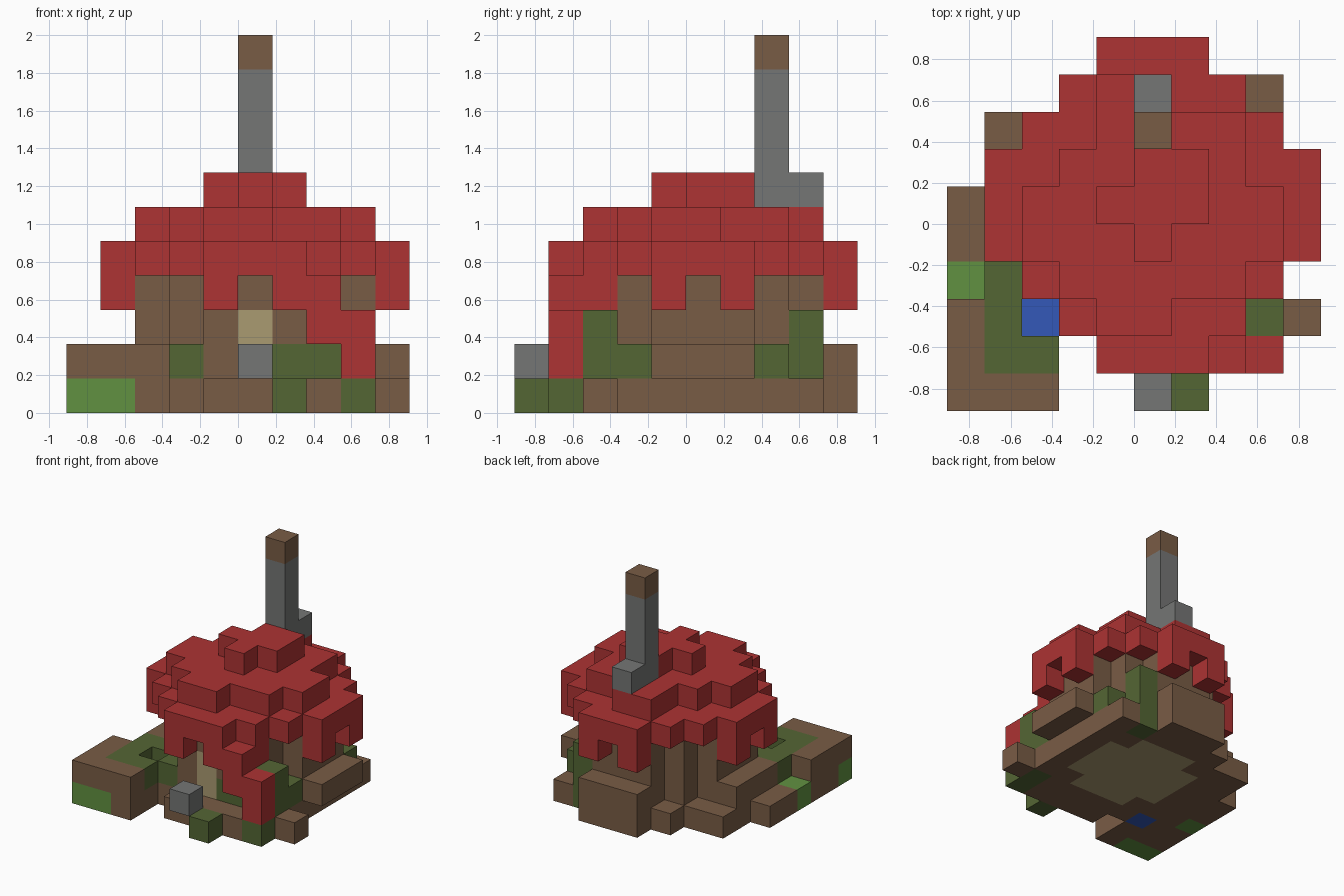
import bpy, bmesh
from mathutils import Vector

cube = bpy.data.objects.get("Cube")
if cube:
    bpy.data.objects.remove(cube)

UNIT = 2 / 11      # edge of one block
HALF = 5           # blocks from the centre to the border
MID = 5            # centre block of the round hut

PALETTE = {
    "b": ("earth_brown", (121, 92, 69)),
    "g": ("moss_green", (84, 102, 52)),
    "l": ("grass_green", (97, 145, 65)),
    "f": ("pale_wood", (170, 155, 113)),
    "s": ("stone_grey", (117, 118, 117)),
    "r": ("cap_red", (173, 51, 51)),
    "w": ("water_blue", (51, 88, 184)),
}


def linear(channel):
    c = channel / 255
    return ((c + 0.055) / 1.055) ** 2.4


def make_material(name, rgb):
    mat = bpy.data.materials.new(name)
    mat.use_nodes = True
    colour = (*map(linear, rgb), 1)
    mat.diffuse_color = colour
    mat.node_tree.nodes["Principled BSDF"].inputs["Base Color"].default_value = colour
    return mat


MATERIALS = {key: make_material(*spec) for key, spec in PALETTE.items()}
parts = {}         # part name -> {block position: colour key}


def put(part, key, *blocks):
    parts.setdefault(part, {}).update((b, key) for b in blocks)


def plan(part, level, rows, front=0):
    """Lay one level from a floor plan, back row first."""
    for y, row in enumerate(reversed(rows.split()), front):
        for x, key in enumerate(row):
            if key != ".":
                put(part, key, (x, y, level))


def disc(radius):
    """Blocks of a round layer about the centre, as offsets."""
    span = range(-radius, radius + 1)
    return [(x, y) for x in span for y in span if abs(x) + abs(y) <= radius + 1]


# Ground slab with floor, pool and loose edge blocks
plan("ground", 0, """
    ....bbb...
    ...bbbbgb.
    .bbbfffbb.
    .bbfffffb.
    bbbfffffb.
    bbbfffffb.
    lbbbfffbb.
    bbwbbbbbgb
    bbb.bbbbg.
    llb...g...""")

# Terrace, benches and lower planting
plan("terrace", 1, """
    ....bbb...
    .......g..
    ........g.
    .b.......b
    .b.......b
    .b.......b
    .gg.....g.
    bg.g..ggg.
    bgg.......
    bbb.......""")
put("corner_bushes", "g", (8, 2, 2), (7, 8, 2))

# Round wall: the outermost ring of a disc
inner = set(disc(2))
for x, y in disc(3):
    if (x, y) not in inner:
        for level in range(1, 4):
            block = (MID + x, MID + y, level)
            if block not in parts["terrace"]:
                put("wall", "b", block)

# Door and the stone lying before it
for level in (1, 2):
    door = (MID, 2, level)
    parts["wall"].pop(door)
    put("door", "f", door)
put("door_stone", "s", (MID, 0, 1))

# Cap: rim, two smaller tiers and hanging drips
put("cap_rim", "r", *((MID + x, MID + y, 4) for x, y in disc(4)))
plan("cap_middle", 5, """
    ....rr....
    ....rrrr..
    ...rrrrr..
    ..rrrrrrr.
    ..rrrrrrr.
    ...rrrrr..
    ....rr....""", front=2)
plan("cap_top", 6, """
    .....rr...
    ....rrr...
    .....r....""", front=4)
for side in (-4, 4):
    for offset in (-1, 1):
        put("cap_drips", "r", (MID + side, MID + offset, 3),
            (MID + offset, MID + side, 3))

# Stepped runner descending from the front rim
put("cap_runner", "r", (7, 2, 3), (7, 1, 3), (7, 1, 2), (8, 1, 2), (8, 1, 1))

# Chimney with its foot and tip
put("chimney", "s", (MID, 8, 6), *((MID, 7, z) for z in range(6, 10)))
put("chimney", "b", (MID, 7, 10))

# Turn each part into a mesh, keeping only exposed faces
filled = {block for blocks in parts.values() for block in blocks}
AXES = [Vector(row) for row in ((1, 0, 0), (0, 1, 0), (0, 0, 1))]


def build(name, blocks):
    bm = bmesh.new()
    keys = sorted(set(blocks.values()))
    corners = {}

    def corner(p):
        spot = tuple(round(c) for c in p)
        if spot not in corners:
            x, y, z = spot
            corners[spot] = bm.verts.new(Vector((x - HALF, y - HALF, z)) * UNIT)
        return corners[spot]

    for block, key in blocks.items():
        base = Vector(block)
        for a in range(3):
            u, v = AXES[(a + 1) % 3], AXES[(a + 2) % 3]
            for sign in (-1, 1):
                if tuple(int(c) for c in base + AXES[a] * sign) in filled:
                    continue
                start = base + AXES[a] * max(sign, 0)
                loop = [start, start + u, start + u + v, start + v]
                face = bm.faces.new([corner(p) for p in loop[::sign]])
                face.material_index = keys.index(key)
    mesh = bpy.data.meshes.new(name)
    bm.to_mesh(mesh)
    bm.free()
    for key in keys:
        mesh.materials.append(MATERIALS[key])
    bpy.context.collection.objects.link(bpy.data.objects.new(name, mesh))


for part, blocks in parts.items():
    build(part, blocks)
